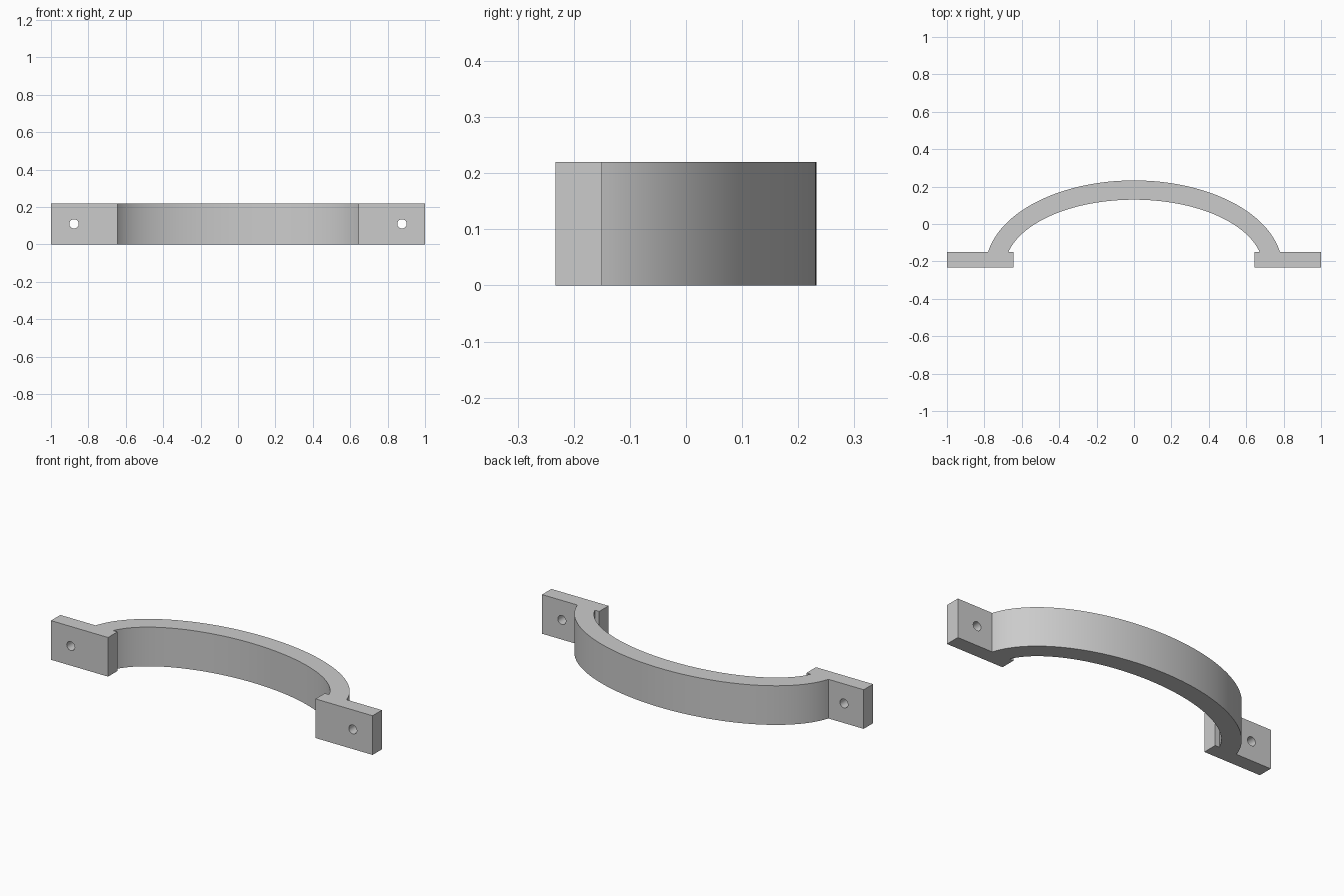
import bpy
import bmesh
from math import asin, cos, sin, pi, radians

default = bpy.data.objects.get("Cube")
if default:
    bpy.data.objects.remove(default, do_unlink=True)

HEIGHT = 0.22
BACK, FRONT = -0.15, -0.233      # mounting tab faces
TAB_IN, TAB_OUT = 0.645, 1.0
HOLE_X, HOLE_R = 0.877, 0.025
STEPS = 40

grey = bpy.data.materials.new("plain grey")
grey.use_nodes = True
colour = (0.6, 0.6, 0.6, 1)
grey.diffuse_color = colour
grey.node_tree.nodes["Principled BSDF"].inputs["Base Color"].default_value = colour


def arc(a, b):
    """Half-ellipse points from the tab's back face up to the crown."""
    start = asin((BACK - FRONT) / b)
    angles = [start + (pi / 2 - start) * i / STEPS for i in range(STEPS + 1)]
    return [(a * cos(t), FRONT + b * sin(t)) for t in angles]


# Handle outline: arch and both tabs in one profile
outer = arc(0.793, 0.466)
inner = arc(0.69, 0.363)
tab = [(TAB_OUT, BACK), (TAB_OUT, FRONT), (TAB_IN, FRONT), (TAB_IN, BACK)]
right = outer[::-1] + tab + inner
left = [(-x, y) for x, y in right[-2:0:-1]]

bm = bmesh.new()
face = bm.faces.new([bm.verts.new((x, y, 0)) for x, y in right + left])
result = bmesh.ops.extrude_face_region(bm, geom=[face])
raised = [v for v in result["geom"] if isinstance(v, bmesh.types.BMVert)]
bmesh.ops.translate(bm, verts=raised, vec=(0, 0, HEIGHT))
bmesh.ops.recalc_face_normals(bm, faces=bm.faces)
mesh = bpy.data.meshes.new("arched_handle")
bm.to_mesh(mesh)
bm.free()
handle = bpy.data.objects.new("arched_handle", mesh)
bpy.context.collection.objects.link(handle)
mesh.materials.append(grey)

# Screw holes through the tabs
for side in (-1, 1):
    bpy.ops.mesh.primitive_cylinder_add(
        vertices=32, radius=HOLE_R, depth=0.3, rotation=(pi / 2, 0, 0),
        location=(side * HOLE_X, (FRONT + BACK) / 2, HEIGHT / 2))
    cutter = bpy.context.object
    cutter.name = "hole_cutter"
    cutter.hide_render = True
    cutter.data.materials.append(grey)
    cut = handle.modifiers.new("screw_hole", "BOOLEAN")
    cut.operation = "DIFFERENCE"
    cut.solver = "EXACT"
    cut.object = cutter
    bpy.ops.object.select_all(action="DESELECT")
    handle.select_set(True)
    bpy.context.view_layer.objects.active = handle
    bpy.ops.object.modifier_apply(modifier=cut.name)
    bpy.data.objects.remove(cutter, do_unlink=True)

bpy.ops.object.shade_smooth_by_angle(angle=radians(30))
